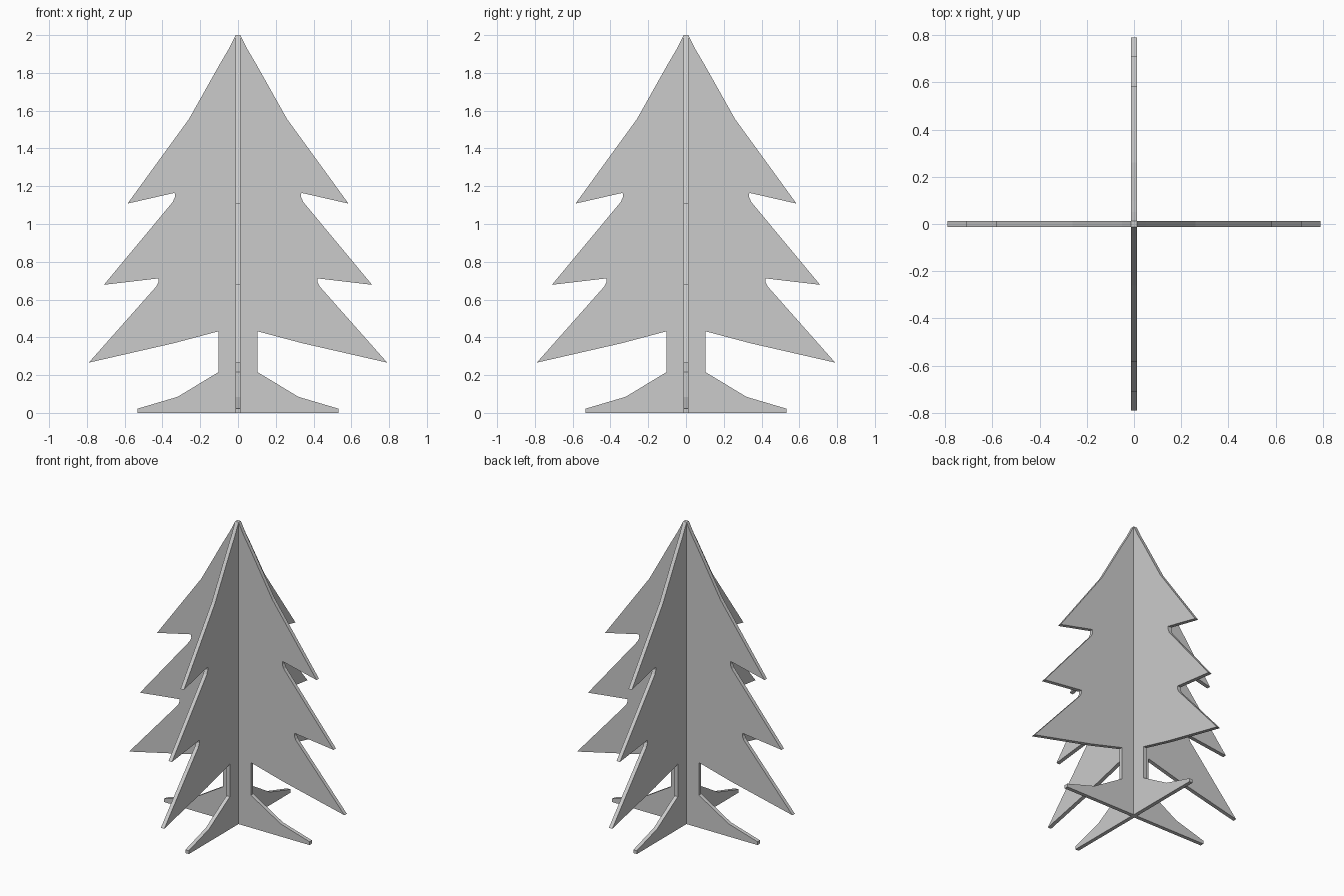
import bpy, bmesh
from math import pi
from mathutils import Matrix, Vector

if "Cube" in bpy.data.objects:
    bpy.data.objects.remove(bpy.data.objects["Cube"])

T = 0.0125  # half thickness of the crossed panels

# Half silhouette of one panel, from tip to foot
outline = [
    (T, 2.0), (0.05, 1.925), (0.10, 1.84), (0.26, 1.555), (0.585, 1.108),   # top tier
    (0.335, 1.165), (0.334, 1.143), (0.345, 1.117), (0.71, 0.678),          # middle tier
    (0.422, 0.712), (0.422, 0.692), (0.432, 0.67), (0.79, 0.266),           # bottom tier
    (0.34, 0.369), (0.103, 0.432), (0.103, 0.216),                          # trunk
    (0.32, 0.085), (0.533, 0.022), (0.533, 0.0), (T, 0.0),                  # foot
]


def add_wing(bm, angle):
    """One flat wing, left open where it meets the other three."""
    rot = Matrix.Rotation(angle, 3, 'Z')
    front = [bm.verts.new(rot @ Vector((x, -T, z))) for x, z in outline]
    back = [bm.verts.new(rot @ Vector((x, T, z))) for x, z in outline]
    bm.faces.new(front)
    bm.faces.new(back[::-1])
    for i in range(len(outline) - 1):
        bm.faces.new((front[i], back[i], back[i + 1], front[i + 1]))


bm = bmesh.new()
for k in range(4):
    add_wing(bm, k * pi / 2)

# Square caps closing the core at the tip and the base
for z in (0.0, 2.0):
    bm.faces.new([bm.verts.new((x, y, z))
                  for x, y in ((-T, -T), (T, -T), (T, T), (-T, T))])

bmesh.ops.remove_doubles(bm, verts=bm.verts, dist=1e-4)
bmesh.ops.recalc_face_normals(bm, faces=bm.faces)

mesh = bpy.data.meshes.new("crossed_panel_tree")
bm.to_mesh(mesh)
bm.free()
tree = bpy.data.objects.new("crossed_panel_tree", mesh)
bpy.context.collection.objects.link(tree)
